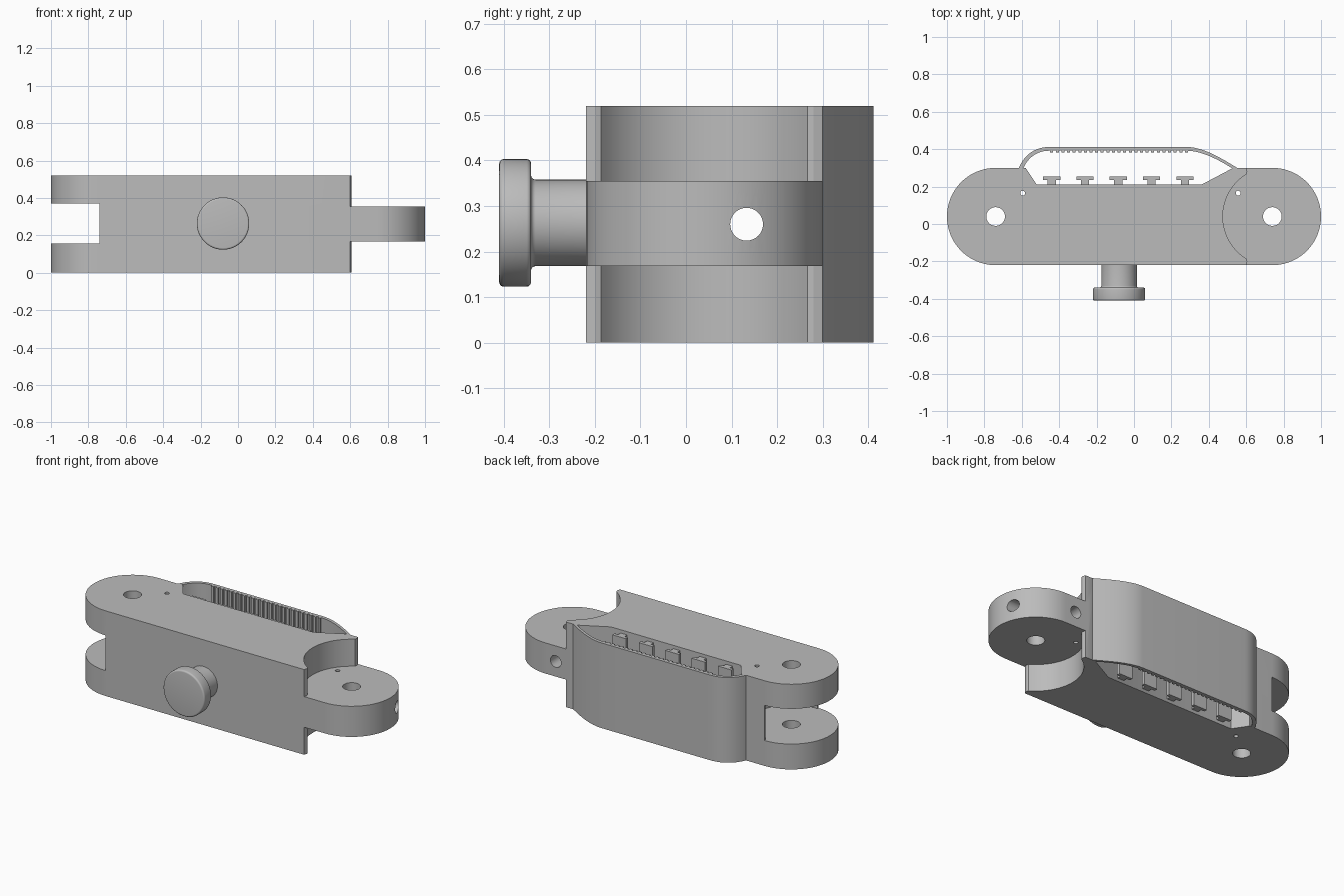
import bpy, bmesh, math
from mathutils import Matrix, Vector
from mathutils.geometry import interpolate_bezier

if "Cube" in bpy.data.objects:
    bpy.data.objects.remove(bpy.data.objects["Cube"], do_unlink=True)

GREY = (0.5, 0.5, 0.5, 1)
mat = bpy.data.materials.new("plain grey")
mat.use_nodes = True
mat.diffuse_color = GREY
mat.node_tree.nodes["Principled BSDF"].inputs["Base Color"].default_value = GREY

H = 0.52            # full height
MID = H / 2         # middle height
PIN = 0.74          # distance of hinge pins from the centre
PY = 0.04           # y of the hinge pins
R = 0.26            # hinge radius


def finish(name, bm):
    bmesh.ops.recalc_face_normals(bm, faces=bm.faces)
    mesh = bpy.data.meshes.new(name)
    bm.to_mesh(mesh)
    bm.free()
    mesh.materials.append(mat)
    ob = bpy.data.objects.new(name, mesh)
    bpy.context.collection.objects.link(ob)
    return ob


def prism(name, outline, z0, z1):
    bm = bmesh.new()
    face = bm.faces.new([bm.verts.new((x, y, z0)) for x, y in outline])
    ext = bmesh.ops.extrude_face_region(bm, geom=[face])
    top = [v for v in ext["geom"] if isinstance(v, bmesh.types.BMVert)]
    bmesh.ops.translate(bm, verts=top, vec=(0, 0, z1 - z0))
    return finish(name, bm)


def box(name, x0, x1, y0, y1, z0, z1):
    return prism(name, [(x0, y0), (x1, y0), (x1, y1), (x0, y1)], z0, z1)


def rod(name, a, b, radius, sides=32):
    a, b = Vector(a), Vector(b)
    bm = bmesh.new()
    turn = (b - a).to_track_quat("Z", "Y").to_matrix().to_4x4()
    bmesh.ops.create_cone(bm, cap_ends=True, segments=sides, radius1=radius,
                          radius2=radius, depth=(b - a).length,
                          matrix=Matrix.Translation((a + b) / 2) @ turn)
    return finish(name, bm)


def boolean(ob, tool, op="DIFFERENCE"):
    mod = ob.modifiers.new(op.lower(), "BOOLEAN")
    mod.object, mod.operation, mod.solver = tool, op, "EXACT"
    bpy.context.view_layer.objects.active = ob
    bpy.ops.object.modifier_apply(modifier=mod.name)
    bpy.data.objects.remove(tool, do_unlink=True)


def smooth(ob):
    bpy.ops.object.select_all(action="DESELECT")
    ob.select_set(True)
    bpy.context.view_layer.objects.active = ob
    bpy.ops.object.shade_smooth_by_angle(angle=math.radians(30))


def arc(cx, cy, r, a0, a1, n):
    angles = [math.radians(a0 + (a1 - a0) * i / n) for i in range(n + 1)]
    return [(cx + r * math.cos(a), cy + r * math.sin(a)) for a in angles]


def curve(a, b, c, d, n=14):
    pts = [Vector((*p, 0)) for p in (a, b, c, d)]
    return [(p.x, p.y) for p in interpolate_bezier(*pts, n)]


# Main body: round left end, recessed back, hollow right end with soft tips
tip = [(0.602, 0.267), (0.606, 0.28), (0.6, 0.30)]
outline = arc(-PIN, PY, R, 90, 270, 40)
outline += [(x, 2 * PY - y) for x, y in reversed(tip)]
outline += arc(PIN, PY, R + 0.005, 236, 124, 30)
outline += tip + [(0.53, 0.30), (0.36, 0.21), (-0.52, 0.21), (-0.58, 0.30)]
body = prism("link_body", outline, 0, H)

# Hinge tongue at the right end
tongue = prism("hinge_tongue",
               [(0.4, PY + R - 0.1), (0.4, PY - R + 0.1), (0.58, PY - R)]
               + arc(PIN, PY, R, -90, 90, 40) + [(0.58, PY + R)], 0.168, 0.355)
boolean(body, tongue, "UNION")

# Fork slot at the left end, with a hollow inner wall
boolean(body, box("slot_cutter", -1.1, -PIN, -0.5, 0.5, 0.155, 0.37))
boolean(body, rod("slot_round_cutter", (-PIN, PY, 0.155), (-PIN, PY, 0.37), 0.25, 64))

# Pin holes, small holes, cable bore and its side outlet
for x, y, r in ((-PIN, PY, 0.05), (PIN, PY, 0.05), (-0.595, 0.165, 0.013), (0.557, 0.165, 0.013)):
    boolean(body, rod("hole_cutter", (x, y, -0.1), (x, y, H + 0.1), r))
boolean(body, rod("bore_cutter", (-1.1, 0.133, MID), (1.1, 0.133, MID), 0.036))
boolean(body, rod("outlet_cutter", (0.67, 0.133, MID), (0.67, 0.4, MID), 0.036))
smooth(body)

# Back guard: thin bowed band with ribs on its inner side
outer = curve((-0.617, 0.298), (-0.59, 0.36), (-0.54, 0.412), (-0.45, 0.412))
outer += curve((0.28, 0.412), (0.37, 0.412), (0.47, 0.35), (0.555, 0.298))
inner = curve((0.525, 0.298), (0.45, 0.345), (0.36, 0.392), (0.28, 0.392))
inner += curve((-0.45, 0.392), (-0.53, 0.392), (-0.57, 0.345), (-0.592, 0.298))
smooth(prism("back_guard", outer + inner, 0, H))
for i in range(25):
    x = -0.44 + i * 0.03
    box("guard_rib", x - 0.008, x + 0.008, 0.381, 0.395, 0, H)

# T-shaped pegs in the recess
for i in range(5):
    x = -0.44 + i * 0.178
    prism("recess_peg", [(x - 0.022, 0.205), (x + 0.022, 0.205), (x + 0.022, 0.235),
                         (x + 0.046, 0.235), (x + 0.046, 0.255), (x - 0.046, 0.255),
                         (x - 0.046, 0.235), (x - 0.022, 0.235)], 0.02, H - 0.02)

# Front knob: turned profile of radius and y
profile = [(0, -0.21), (0.095, -0.21), (0.095, -0.33)]
profile += arc(0.105, -0.33, 0.01, 180, 270, 5)
profile += arc(0.13, -0.35, 0.01, 90, 0, 5)
profile += arc(0.13, -0.40, 0.01, 0, -90, 5) + [(0, -0.41)]
bm = bmesh.new()
verts = [bm.verts.new((r, y, 0)) for r, y in profile]
edges = [bm.edges.new(pair) for pair in zip(verts, verts[1:])]
bmesh.ops.spin(bm, geom=verts + edges, cent=(0, 0, 0), axis=(0, 1, 0),
               angle=math.tau, steps=48)
bmesh.ops.remove_doubles(bm, verts=bm.verts, dist=0.0005)
bmesh.ops.translate(bm, verts=bm.verts, vec=(-0.08, 0, 0.263))
smooth(finish("front_knob", bm))
